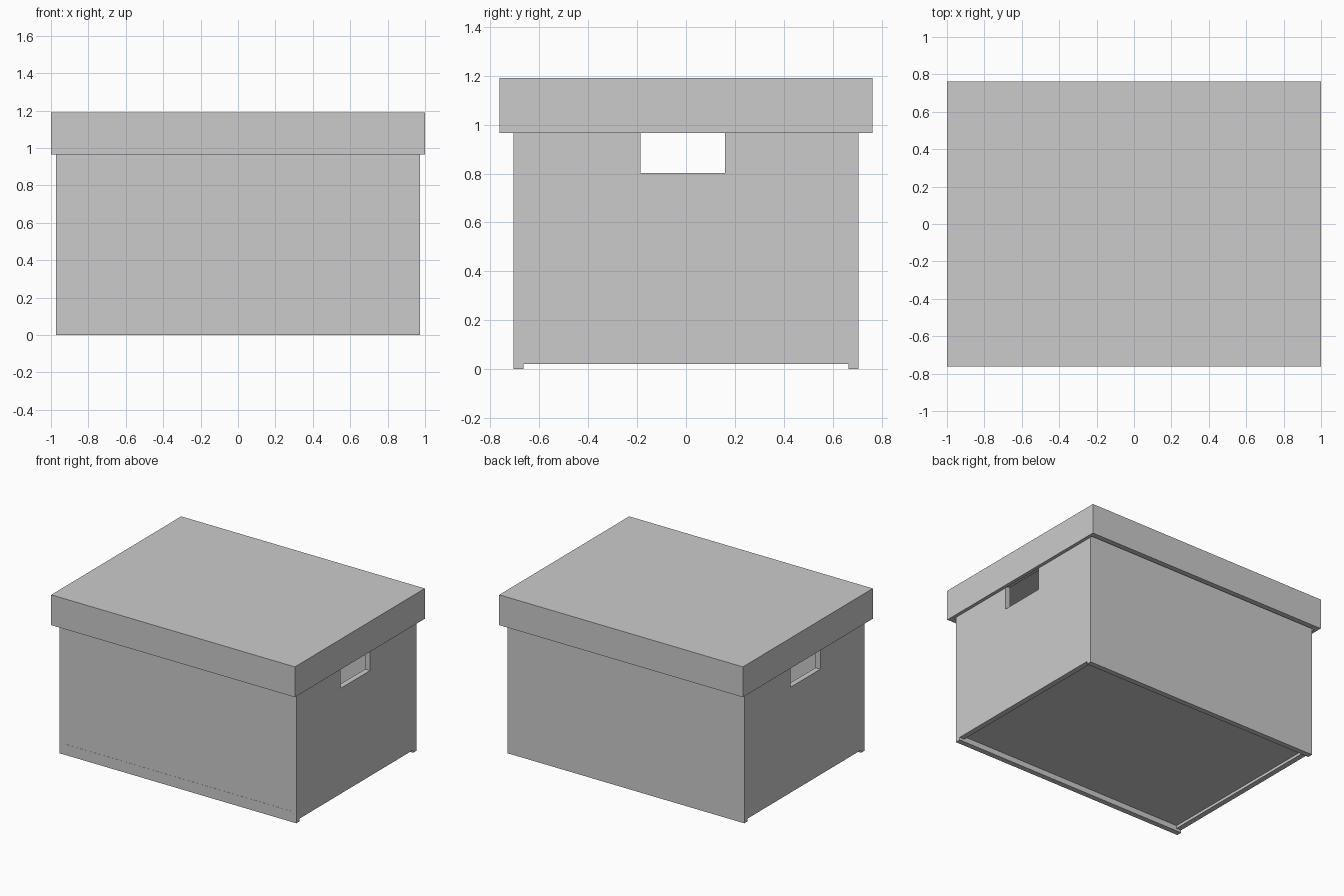
import bpy

if "Cube" in bpy.data.objects:
    bpy.data.objects.remove(bpy.data.objects["Cube"])


def box(name, x, y, z):
    """Axis-aligned box from (min, max) ranges."""
    bpy.ops.mesh.primitive_cube_add(size=1, location=[sum(r) / 2 for r in (x, y, z)])
    ob = bpy.context.object
    ob.name = name
    ob.scale = [r[1] - r[0] for r in (x, y, z)]
    bpy.ops.object.transform_apply(location=True, rotation=True, scale=True)
    return ob


def hollow(ob, cutter):
    """Subtract a cutter and bake the result."""
    cutter.hide_render = True
    mod = ob.modifiers.new("cut", 'BOOLEAN')
    mod.operation = 'DIFFERENCE'
    mod.solver = 'EXACT'
    mod.object = cutter
    bpy.context.view_layer.objects.active = ob
    bpy.ops.object.modifier_apply(modifier=mod.name)
    bpy.data.objects.remove(cutter)


T = 0.04            # board thickness
X, Y = 0.972, 0.705  # body half sizes
TOP = 1.15          # underside of the lid

# Long walls, standing on the ground
box("front_wall", (-X, X), (-Y, -Y + T), (0, TOP))
box("back_wall", (-X, X), (Y - T, Y), (0, TOP))

# End walls, raised slightly, with hand holes
for name, side in (("left_wall", -1), ("right_wall", 1)):
    a, b = sorted((side * X, side * (X - T)))
    wall = box(name, (a, b), (-Y + T, Y - T), (0.02, TOP))
    hollow(wall, box("hand_hole", (a - 0.1, b + 0.1), (-0.187, 0.16), (0.803, 0.985)))

# Recessed floor, its edge just showing through the front
box("floor", (-X + T, X - T), (-Y - 0.001, Y - T), (0.04, 0.08))

# Overhanging hollow lid
lid = box("lid", (-1, 1), (-0.762, 0.762), (0.965, 1.19))
hollow(lid, box("lid_hollow", (-0.975, 0.975), (-0.722, 0.722), (0.9, TOP)))
